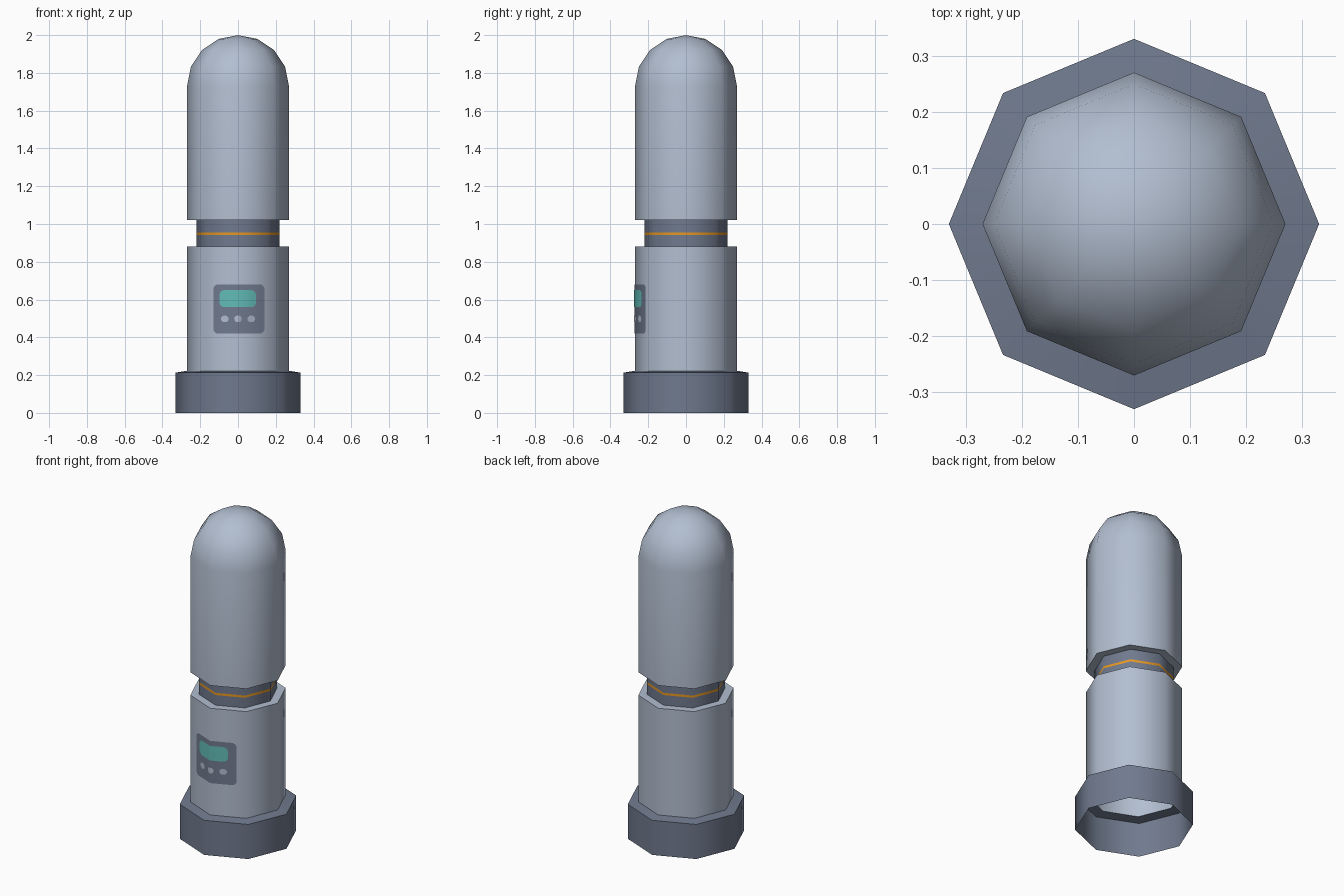
import bpy, bmesh, math

if "Cube" in bpy.data.objects:
    bpy.data.objects.remove(bpy.data.objects["Cube"])

def srgb(r, g, b):
    lin = lambda c: c / 12.92 if c <= 0.04045 else ((c + 0.055) / 1.055) ** 2.4
    return [lin(v / 255) for v in (r, g, b)] + [1.0]

def material(name, rgb):
    m = bpy.data.materials.new(name)
    m.diffuse_color = srgb(*rgb)
    m.use_nodes = True
    m.node_tree.nodes["Principled BSDF"].inputs["Base Color"].default_value = m.diffuse_color
    return m

LIGHT = material("light grey blue", (178, 190, 208))
SLATE = material("slate", (112, 122, 142))
TEAL = material("teal screen", (98, 188, 183))
ORANGE = material("orange stripe", (232, 152, 35))
SIDES = 8

def finish(bm, name, mats):
    me = bpy.data.meshes.new(name)
    bm.to_mesh(me)
    bm.free()
    ob = bpy.data.objects.new(name, me)
    bpy.context.collection.objects.link(ob)
    for m in mats:
        me.materials.append(m)
    bpy.ops.object.select_all(action='DESELECT')
    ob.select_set(True)
    bpy.context.view_layer.objects.active = ob
    bpy.ops.object.shade_smooth_by_angle(angle=math.radians(60))
    return ob

def lathe(name, profile, mats, band=None):
    """Open eight-sided shell from (radius, z) points; radius 0 closes the tip."""
    bm = bmesh.new()
    rings = []
    for r, z in profile:
        n = SIDES if r > 0 else 1
        rings.append([bm.verts.new((r * math.cos(math.tau * i / SIDES),
                                    r * math.sin(math.tau * i / SIDES), z)) for i in range(n)])
    for k, (a, b) in enumerate(zip(rings, rings[1:])):
        for i in range(SIDES):
            j = (i + 1) % SIDES
            f = bm.faces.new((a[i], a[j], b[0]) if len(b) == 1 else (a[i], a[j], b[j], b[i]))
            f.material_index = int(k == band)
    return finish(bm, name, mats)

def plate(name, x0, x1, z0, z1, radius, lift, mat):
    """Rounded rectangle folded over the front corner of the octagonal body."""
    bm = bmesh.new()
    vs = []
    for q, (cx, cz) in enumerate(((x1 - radius, z1 - radius), (x0 + radius, z1 - radius),
                                  (x0 + radius, z0 + radius), (x1 - radius, z0 + radius))):
        for s in range(5):
            a = math.pi / 2 * (q + s / 4)
            vs.append(bm.verts.new((cx + radius * math.cos(a), 0, cz + radius * math.sin(a))))
    bmesh.ops.remove_doubles(bm, verts=vs, dist=1e-5)
    face = bm.faces.new(list(bm.verts))
    face.normal_update()
    if face.normal.y > 0:
        face.normal_flip()
    bmesh.ops.bisect_plane(bm, geom=bm.verts[:] + bm.edges[:] + bm.faces[:],
                           plane_co=(0, 0, 0), plane_no=(1, 0, 0))
    for v in bm.verts:
        v.co.y = -(0.27 + lift) + abs(v.co.x) * math.tan(math.pi / 8)
    return finish(bm, name, [mat])

# Open-bottomed foot
lathe("base", [(0.33, 0), (0.33, 0.213), (0.27, 0.223)], [SLATE])
# Lower body tube with its top ledge
lathe("lower_body", [(0.27, 0.223), (0.27, 0.88), (0.22, 0.88)], [LIGHT])
# Recessed neck with a glowing stripe
lathe("neck", [(0.22, 0.88), (0.22, 0.942), (0.22, 0.956), (0.22, 1.02)], [SLATE, ORANGE], band=1)
# Upper body and rounded dome
dome = [(0.27 * math.cos(math.pi / 8 * k), 1.73 + 0.27 * math.sin(math.pi / 8 * k)) for k in range(4)]
lathe("upper_body", [(0.22, 1.02), (0.27, 1.02)] + dome + [(0, 2.0)], [LIGHT])

# Control panel on the front
plate("control_panel", -0.13, 0.14, 0.42, 0.68, 0.025, 0.002, SLATE)
plate("screen", -0.098, 0.095, 0.56, 0.65, 0.025, 0.004, TEAL)
for i, x in enumerate((-0.07, 0.0, 0.07)):
    plate(f"button_{i + 1}", x - 0.02, x + 0.02, 0.48, 0.515, 0.017, 0.004, LIGHT)
